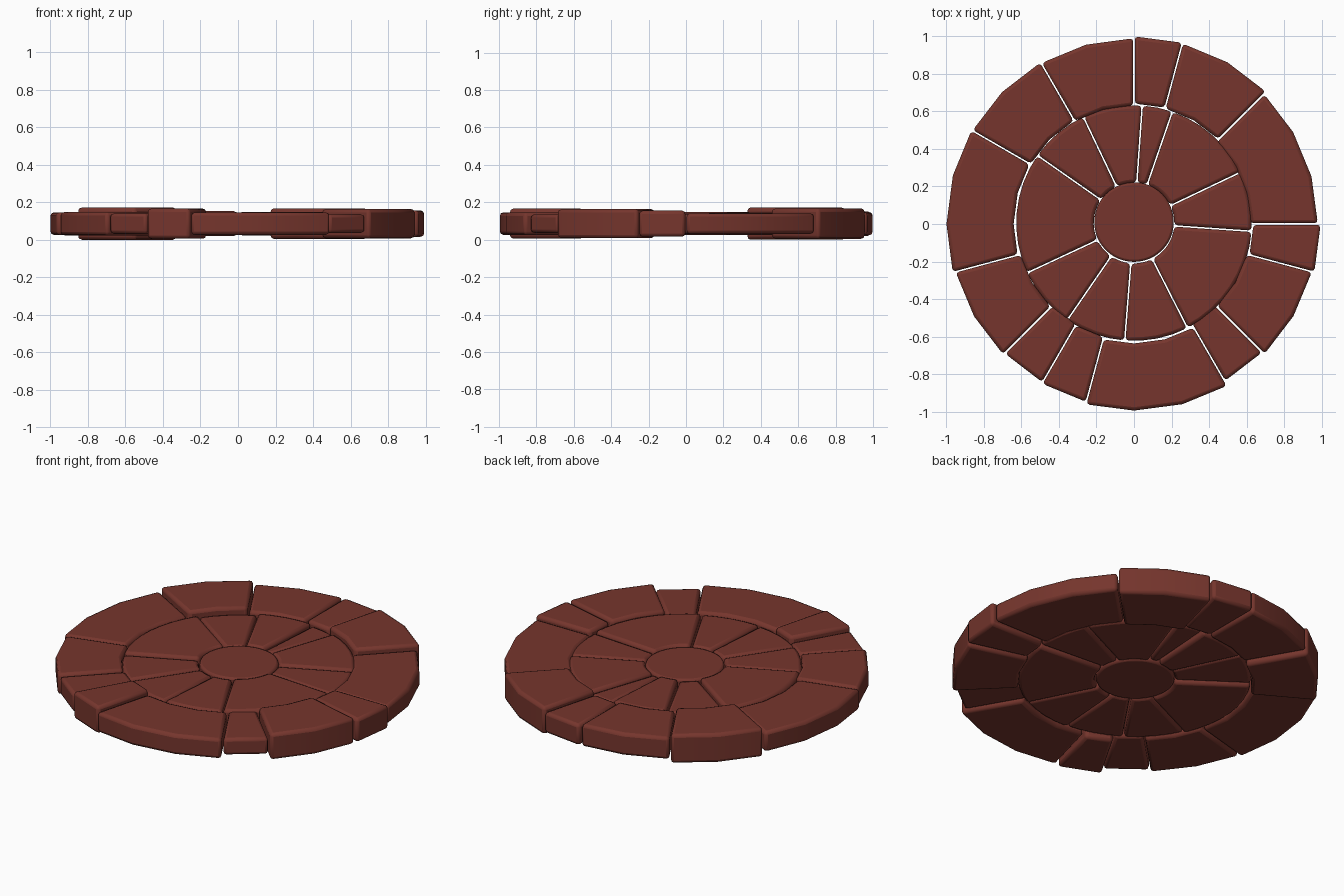
import bpy, bmesh, math

if "Cube" in bpy.data.objects:
    bpy.data.objects.remove(bpy.data.objects["Cube"])

MID = 0.086          # mid height of every stone
STEP = 15            # arcs are cut in 15 degree chords

mat = bpy.data.materials.new("red_brick")
mat.diffuse_color = (0.18, 0.036, 0.026, 1)
mat.use_nodes = True
mat.node_tree.nodes["Principled BSDF"].inputs["Base Color"].default_value = mat.diffuse_color


def finish(name, pts, half, bevel=0.018):
    """Extrude an outline (CCW) about MID, bevel it and shade it."""
    me = bpy.data.meshes.new(name)
    ob = bpy.data.objects.new(name, me)
    bpy.context.collection.objects.link(ob)
    bm = bmesh.new()
    low = [bm.verts.new((x, y, MID - half)) for x, y in pts]
    top = [bm.verts.new((x, y, MID + half)) for x, y in pts]
    bm.faces.new(top)
    bm.faces.new(low[::-1])
    n = len(pts)
    for i in range(n):
        j = (i + 1) % n
        bm.faces.new((low[i], low[j], top[j], top[i]))
    bm.to_mesh(me)
    bm.free()
    me.materials.append(mat)
    mod = ob.modifiers.new("rounded_edges", 'BEVEL')
    mod.width = bevel
    mod.segments = 2
    mod.limit_method = 'ANGLE'
    mod.angle_limit = math.radians(30)
    bpy.ops.object.select_all(action='DESELECT')
    ob.select_set(True)
    bpy.context.view_layer.objects.active = ob
    bpy.ops.object.shade_smooth_by_angle(angle=math.radians(35))
    return ob


def stone(name, a0, a1, r0, r1, half, gap, cy=0.0, step=STEP):
    """Ring-sector stone; gap is the linear clearance on each side."""
    n = max(1, round((a1 - a0) / step))

    def arc(r):
        d = math.degrees(gap / r)
        out = []
        for i in range(n + 1):
            a = a0 + (a1 - a0) * i / n
            a += d if i == 0 else (-d if i == n else 0)
            a = math.radians(a)
            out.append((r * math.cos(a), r * math.sin(a) + cy))
        return out
    finish(name, arc(r1) + arc(r0)[::-1], half)


# outer ring: start angle, outer radius, half thickness
outer = [(0, .980, .055), (45, .996, .081), (75, 1.0, .062), (90, .99, .066),
         (120, .995, .086), (150, 1.0, .060), (195, .985, .062),
         (225, .975, .055), (240, .982, .080), (255, .995, .060),
         (300, .967, .050), (315, .982, .078), (345, .995, .070)]
for i, (a, r, h) in enumerate(outer):
    end = outer[i + 1][0] if i + 1 < len(outer) else 360
    stone(f"outer_stone_{i + 1}", a, end, r - 0.358, r, h, 0.004)

# inner ring: start angle, half thickness
inner = [(-4, .052), (25.5, .056), (71, .047), (86, .060), (115.5, .050),
         (145, .061), (205, .053), (235.5, .051), (265.5, .055), (297, .061)]
for i, (a, h) in enumerate(inner):
    end = inner[i + 1][0] if i + 1 < len(inner) else 356
    stone(f"inner_stone_{i + 1}", a, end, 0.215, 0.628, h, 0.004, 0.005, 7.5)

# centre disc
finish("centre_disc",
       [(0.212 * math.cos(math.tau * k / 48), 0.01 + 0.212 * math.sin(math.tau * k / 48))
        for k in range(48)], 0.055, 0.012)
